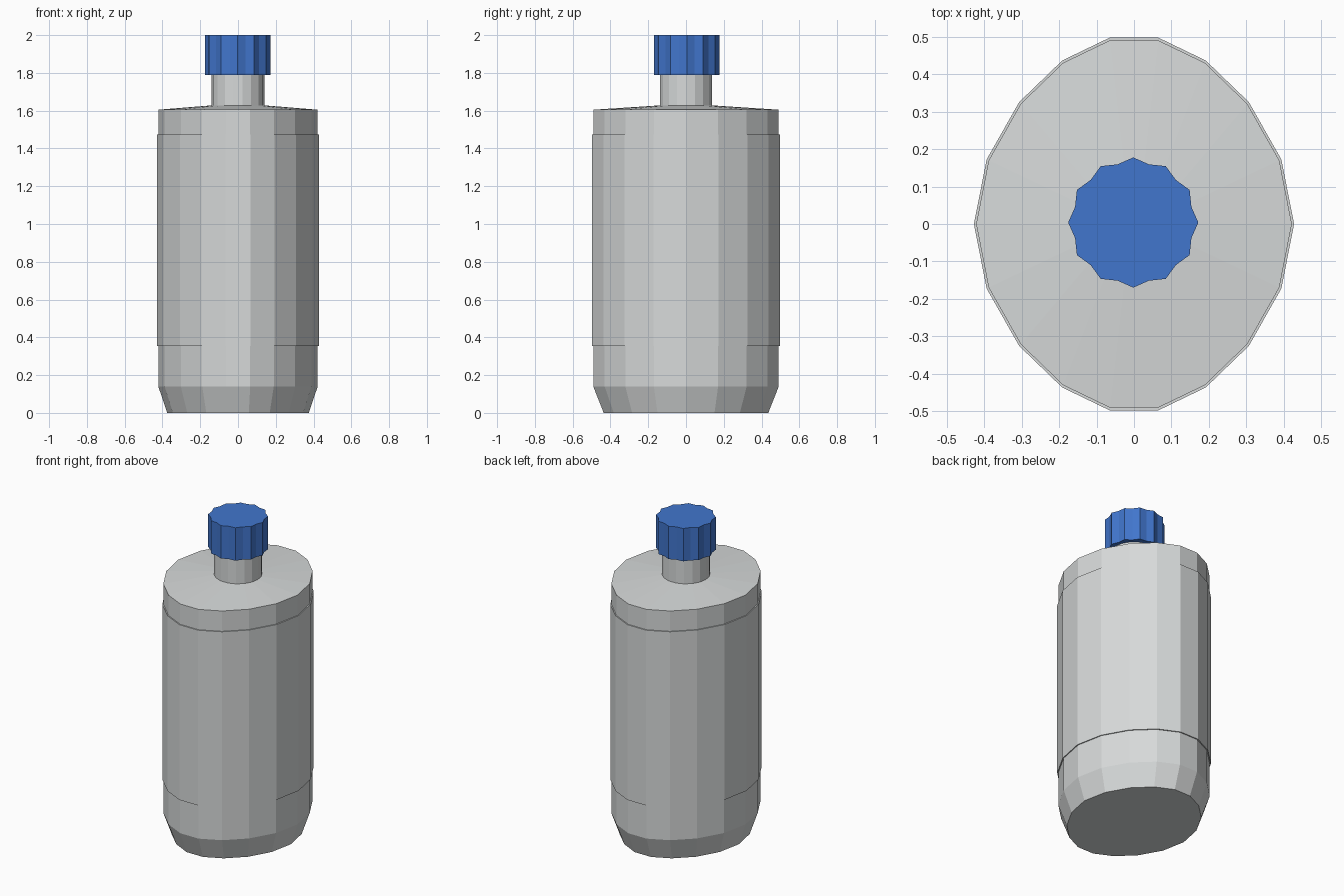
import bpy
import bmesh
from math import cos, sin, pi

if "Cube" in bpy.data.objects:
    bpy.data.objects.remove(bpy.data.objects["Cube"], do_unlink=True)


def make_material(name, rgb):
    mat = bpy.data.materials.new(name)
    mat.use_nodes = True
    mat.diffuse_color = (*rgb, 1)
    mat.node_tree.nodes["Principled BSDF"].inputs["Base Color"].default_value = (*rgb, 1)
    return mat


def loft(name, rings, mat):
    """Skin a stack of matching 3D rings and close both ends."""
    bm = bmesh.new()
    loops = [[bm.verts.new(p) for p in ring] for ring in rings]
    n = len(loops[0])
    for low, high in zip(loops, loops[1:]):
        for i in range(n):
            j = (i + 1) % n
            bm.faces.new((low[i], low[j], high[j], high[i]))
    bm.faces.new(loops[0][::-1])
    bm.faces.new(loops[-1])
    bmesh.ops.recalc_face_normals(bm, faces=bm.faces)
    mesh = bpy.data.meshes.new(name)
    bm.to_mesh(mesh)
    bm.free()
    mesh.materials.append(mat)
    obj = bpy.data.objects.new(name, mesh)
    bpy.context.collection.objects.link(obj)
    return obj


grey = make_material("light grey plastic", (0.68, 0.70, 0.70))
blue = make_material("blue plastic", (0.053, 0.18, 0.61))

# Eighteen-sided oval outline, mirrored from one quarter
quarter = [(0.394, 0.1725), (0.307, 0.326), (0.192, 0.437), (0.0655, 0.498)]
half = [(0.428, 0)] + quarter + [(-x, y) for x, y in reversed(quarter)]
outline = half + [(-x, -y) for x, y in half]


def oval(scale, z):
    return [(x * scale, y * scale, z) for x, y in outline]


def circle(radius, z, sides=18):
    return [(radius * cos(2 * pi * i / sides), radius * sin(2 * pi * i / sides), z)
            for i in range(sides)]


# Body with tapered foot and shallow shoulder, running into the neck
loft("bottle_body", [oval(0.875, 0), oval(0.986, 0.14), oval(0.986, 1.605),
                     circle(0.14, 1.628), circle(0.14, 1.80)], grey)

# Raised sleeve around the body
loft("label_sleeve", [oval(1, 0.355), oval(1, 1.475)], grey)


# Ribbed cap: twelve ridges with shallow grooves between them
def cap_ring(z):
    ring = []
    for i in range(24):
        r = 0.161 if i % 2 else 0.174
        a = i * pi / 12
        ring.append((r * cos(a) - 0.002, r * sin(a) + 0.004, z))
    return ring


loft("ribbed_cap", [cap_ring(1.79), cap_ring(2.0)], blue)
